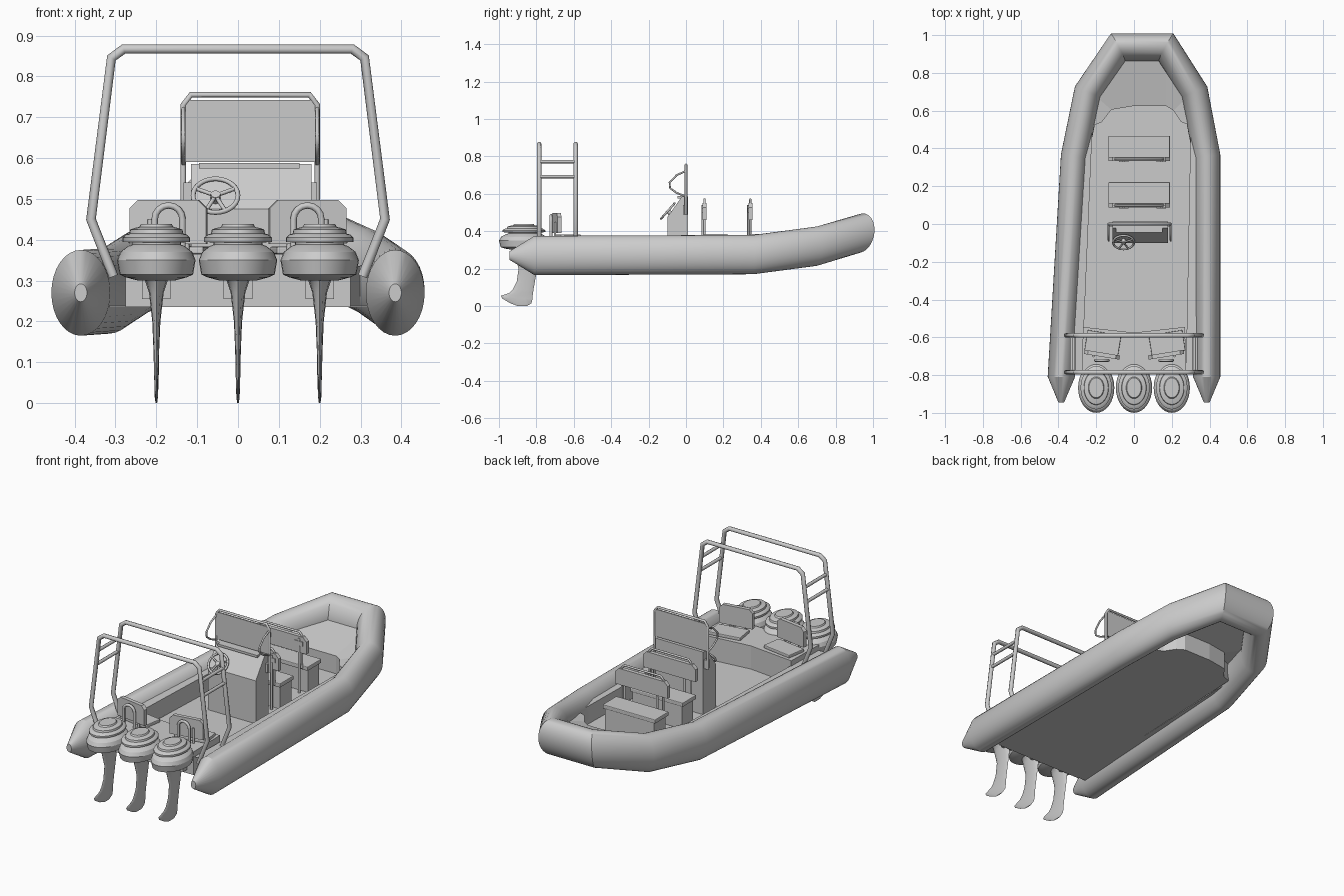
import bpy, bmesh
from math import cos, sin, pi
from mathutils import Vector, Matrix

if "Cube" in bpy.data.objects:
    bpy.data.objects.remove(bpy.data.objects["Cube"])


def finish(name, bm, smooth=None):
    bmesh.ops.recalc_face_normals(bm, faces=bm.faces)
    me = bpy.data.meshes.new(name)
    bm.to_mesh(me)
    bm.free()
    ob = bpy.data.objects.new(name, me)
    bpy.context.collection.objects.link(ob)
    if smooth:
        activate(ob)
        bpy.ops.object.shade_smooth_by_angle(angle=smooth * pi / 180)
    return ob


def activate(ob):
    bpy.ops.object.select_all(action='DESELECT')
    bpy.context.view_layer.objects.active = ob
    ob.select_set(True)


def loft(name, rings, smooth=35, cap=True):
    """Skin a list of closed rings of points."""
    bm = bmesh.new()
    rs = [[bm.verts.new(p) for p in r] for r in rings]
    n = len(rs[0])
    for a, b in zip(rs, rs[1:]):
        for i in range(n):
            bm.faces.new((a[i], a[(i + 1) % n], b[(i + 1) % n], b[i]))
    if cap:
        bm.faces.new(rs[0])
        bm.faces.new(rs[-1])
    return finish(name, bm, smooth)


def prism(name, pts, d):
    """Extrude a flat polygon of 3D points along vector d."""
    d = Vector(d)
    return loft(name, [pts, [Vector(p) + d for p in pts]], smooth=None)


def box(name, x0, x1, y0, y1, z0, z1, bevel=0, turn=0):
    bm = bmesh.new()
    c = Matrix.Translation(((x0 + x1) / 2, (y0 + y1) / 2, (z0 + z1) / 2))
    s = Matrix.Diagonal((x1 - x0, y1 - y0, z1 - z0, 1))
    bmesh.ops.create_cube(bm, size=1, matrix=c @ Matrix.Rotation(turn, 4, 'Z') @ s)
    if bevel:
        bmesh.ops.bevel(bm, geom=bm.edges[:], offset=bevel, segments=2, profile=0.5, affect='EDGES')
    return finish(name, bm)


def panel(name, x0, x1, y, t, z0, z1, c, turn=0):
    """Upright backrest with chamfered top corners, turned about its centre."""
    m = (x0 + x1) / 2
    outline = [(x0, z0), (x1, z0), (x1, z1 - c), (x1 - c, z1), (x0 + c, z1), (x0, z1 - c)]
    ob = prism(name, [(x - m, -t / 2, z) for x, z in outline], (0, t, 0))
    ob.data.transform(Matrix.Translation((m, y, 0)) @ Matrix.Rotation(turn, 4, 'Z'))
    return ob


def pipe(name, pts, r, closed=False):
    cu = bpy.data.curves.new(name, 'CURVE')
    cu.dimensions = '3D'
    cu.bevel_depth, cu.bevel_resolution, cu.use_fill_caps = r, 2, True
    sp = cu.splines.new('POLY')
    sp.points.add(len(pts) - 1)
    for p, q in zip(sp.points, pts):
        p.co = (*q, 1)
    sp.use_cyclic_u = closed
    ob = bpy.data.objects.new(name, cu)
    bpy.context.collection.objects.link(ob)
    activate(ob)
    bpy.ops.object.convert(target='MESH')
    return ob


# inflatable collar: elliptical section swept with mitred joints
path = [Vector(p) for p in [
    (-.385, -.945, .27), (-.385, -.81, .27), (-.315, .36, .275), (-.245, .70, .32), (-.085, .935, .39),
    (.17, .935, .39), (.32, .70, .32), (.385, .36, .275), (.385, -.81, .27), (.385, -.945, .27)]]
last = len(path) - 1
rings = []
for i, p in enumerate(path):
    b = (path[min(i, last - 1) + 1] - path[min(i, last - 1)]).xy.normalized()
    a = (path[max(i, 1)] - path[max(i, 1) - 1]).xy.normalized()
    t = (a + b).normalized()
    k = .21 if i in (0, last) else 1
    w = .072 / t.dot(a) * k
    h = .105 * k
    lean = .012 if i in (4, 5) else 0
    rings.append([(p.x - t.y * w * cos(u), p.y + t.x * w * cos(u) + lean * sin(u), p.z + h * sin(u))
                  for u in [2 * pi * j / 32 for j in range(32)]])
loft("inflatable_collar", rings, smooth=30)

# hull liner: floor, side walls, ledge, and sloping bow deck
inner = [(-.275, -.78), (-.22, .52), (-.17, .54), (-.12, .605), (0, .625),
         (.17, .625), (.21, .6), (.25, .54), (.30, .52), (.275, -.78)]
outer = [(-.37, -.78, .34), (-.28, .52, .34), (-.26, .62, .345), (-.23, .70, .355), (-.08, .92, .40),
         (.17, .92, .40), (.31, .70, .355), (.335, .62, .345), (.36, .52, .34), (.37, -.78, .34)]
bm = bmesh.new()
rows = [[bm.verts.new(p) for p in r] for r in (
    [(x, y, .235) for x, y in inner], [(x, y, .335) for x, y in inner], outer)]
bm.faces.new(rows[0])
for a, b in zip(rows, rows[1:]):
    for i in range(len(a) - 1):
        bm.faces.new((a[i], a[i + 1], b[i + 1], b[i]))
finish("hull_liner", bm)
# outer bottom strips joining floor to the collar
for s, xf in ((-1, -.23), (1, .30)):
    prism("bottom_strip", [(s * .27, -.78, .235), (s * .34, -.78, .235),
                           (xf + s * .03, .45, .235), (xf, .45, .235)], (0, 0, .004))

# raised stern platform with transom
prism("stern_platform", [(-.275, -.785, .235), (.275, -.785, .235), (.27, -.545, .235),
                         (0, -.575, .235), (-.27, -.545, .235)], (0, 0, .13))

# rear seats
for s in (-1, 1):
    x0, x1 = sorted((s * .075, s * .265))
    turn = s * .16
    box("rear_seat_cushion", x0 + .01, x1, -.685, -.575, .365, .383, .004, turn)
    panel("rear_backrest", x0, x1, -.692, .022, .39, .497, .02, turn)
    for x in (x0 + .05, x1 - .05):
        pipe("rear_backrest_post", [(x, -.70, .36), (x, -.70, .45)], .006)
    arc = [(s * .17 + .034 * cos(pi * j / 8), -.722, .45 + .034 * sin(pi * j / 8)) for j in range(9)]
    pipe("rear_grab_handle", [(arc[0][0], -.722, .36)] + arc + [(arc[-1][0], -.722, .36)], .008)

# steering console
prism("console", [(-.115, y, z) for y, z in
                  [(-.10, .235), (.012, .235), (.012, .585), (-.022, .585), (-.10, .475)]], (.295, 0, 0))
box("dash_hood", -.095, .15, -.045, -.01, .575, .588)
box("windscreen", -.13, .19, -.004, .004, .59, .742)
pipe("windscreen_frame", [(-.134, 0, .49), (-.134, 0, .73), (-.115, 0, .755), (.175, 0, .755),
                          (.194, 0, .73), (.194, 0, .49)], .007)
for x in (-.134, .194):
    pipe("console_handrail", [(x, -.005, .72), (x, -.05, .70), (x, -.088, .66), (x, -.085, .63),
                              (x, -.05, .605), (x, 0, .585)], .005)
    box("handrail_bracket", min(x, x * .85), max(x, x * .85), -.015, .005, .49, .54)

# steering wheel on its tilted column
hub = Vector((-.055, -.097, .508))
up, nrm = Vector((0, .66, .75)), Vector((0, -.75, .66))
rim = [hub + Vector((.055 * cos(u), 0, 0)) + up * .055 * sin(u) for u in [2 * pi * j / 28 for j in range(28)]]
pipe("steering_wheel_rim", rim, .006, closed=True)
for j in (2, 12, 19, 23):
    pipe("steering_wheel_spoke", [hub, rim[j]], .005)
pipe("steering_column", [hub + nrm * .006, hub - nrm * .06], .012)

# two bench seats with backrests
for y in (.095, .34):
    box("bench_base", -.125, .18, y + .02, y + .12, .235, .365)
    box("bench_cushion", -.135, .19, y + .005, y + .127, .362, .385, .004)
    panel("bench_backrest", -.135, .19, y + .004, .022, .46, .55, .022)
    for x in (-.055, .145):
        pipe("backrest_post", [(x, y - .006, .235), (x, y - .006, .54)], .007)
        box("backrest_clip", x - .025, x + .025, y - .012, y - .004, .50, .525)
    pipe("backrest_hoop", [(-.10, y + .004, .37), (-.10, y + .004, .555), (-.085, y + .004, .57), (.14, y + .004, .57),
                           (.155, y + .004, .555), (.155, y + .004, .37)], .006)

# stern arch: two hoops joined by side bars
half = [(.305, .31), (.36, .45), (.31, .845), (.28, .867)]
for y in (-.785, -.59):
    pipe("arch_hoop", [(-x, y, z) for x, z in half] + [(x, y, z) for x, z in reversed(half)], .012)
for s in (-1, 1):
    for x, z in ((.33, .692), (.32, .772)):
        pipe("arch_side_bar", [(s * x, -.785, z), (s * x, -.59, z)], .009)

# three outboard motors: stepped oval cowl, tapering leg and skeg
cowl = [(.30, .045), (.308, .075), (.315, .09), (.35, .096), (.37, .088), (.384, .07), (.388, .06),
        (.393, .06), (.395, .083), (.405, .083), (.413, .074), (.415, .066), (.425, .064), (.429, .052),
        (.431, .042), (.438, .038)]
leg = [(.31, -.925, -.785, .045), (.30, -.92, -.785, .028), (.27, -.915, -.785, .018), (.20, -.895, -.795, .010),
       (.13, -.905, -.808, .007), (.09, -.925, -.815, .006), (.07, -.945, -.818, .006), (.055, -.99, -.82, .005),
       (.04, -.982, -.82, .005), (.015, -.94, -.826, .004), (0, -.90, -.85, .002)]
for x in (-.2, 0, .2):
    loft("outboard_cowl", [[(x + r * cos(u), -.867 + r * 1.38 * sin(u), z)
                            for u in [2 * pi * j / 32 for j in range(32)]] for z, r in cowl], smooth=30)
    loft("outboard_leg", [[(x + w * cos(u), (a + b) / 2 + (b - a) / 2 * sin(u), z)
                           for u in [2 * pi * j / 12 for j in range(12)]] for z, a, b, w in leg], smooth=40)
    box("outboard_bracket", x - .035, x + .035, -.82, -.775, .255, .35)
